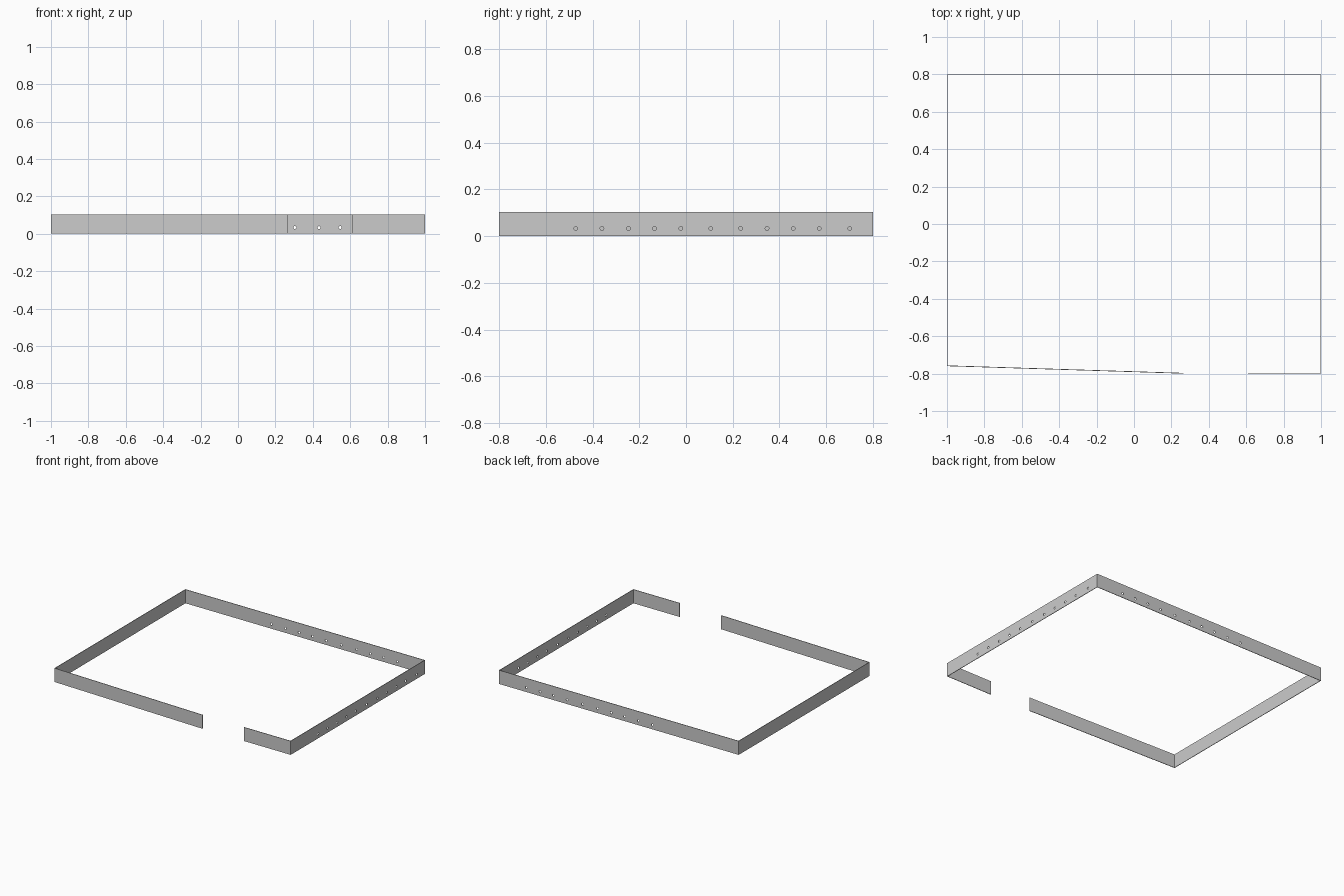
import bpy, bmesh
from math import pi
from mathutils import Vector, Matrix

if "Cube" in bpy.data.objects:
    bpy.data.objects.remove(bpy.data.objects["Cube"])

H, T = 0.104, 0.004          # wall height and thickness
HOLE_Z, HOLE_R = 0.033, 0.008


def wall(name, a, b):
    """Thin upright strip whose outer face runs a -> b (counter-clockwise), inside on the left."""
    a, b = Vector(a), Vector(b)
    d = (b - a).normalized()
    n = Vector((-d.y, d.x)) * T
    bm = bmesh.new()
    face = bm.faces.new([bm.verts.new((p.x, p.y, 0)) for p in (a, b, b + n, a + n)])
    up = bmesh.ops.extrude_face_region(bm, geom=[face])["geom"]
    bmesh.ops.translate(bm, vec=(0, 0, H), verts=[v for v in up if isinstance(v, bmesh.types.BMVert)])
    bmesh.ops.recalc_face_normals(bm, faces=bm.faces)
    return add(name, bm)


def add(name, bm):
    me = bpy.data.meshes.new(name)
    bm.to_mesh(me)
    bm.free()
    ob = bpy.data.objects.new(name, me)
    bpy.context.collection.objects.link(ob)
    return ob


def drill(ob, points, axis):
    """Cut a row of round holes through a wall."""
    bm = bmesh.new()
    rot = Matrix.Rotation(pi / 2, 4, axis)
    for x, y in points:
        bmesh.ops.create_cone(bm, cap_ends=True, segments=16, radius1=HOLE_R, radius2=HOLE_R,
                              depth=0.05, matrix=Matrix.Translation((x, y, HOLE_Z)) @ rot)
    cutter = add(ob.name + "_hole_cutter", bm)
    cutter.hide_render = True
    cutter.hide_viewport = True
    mod = ob.modifiers.new("holes", "BOOLEAN")
    mod.operation = "DIFFERENCE"
    mod.solver = "EXACT"
    mod.object = cutter


# Perimeter walls
right = wall("right_wall", (1, -0.8), (1, 0.8))
back = wall("back_wall", (1, 0.8), (-1, 0.8))
wall("left_wall", (-1, 0.8), (-1, -0.758))

# Front walls either side of the gateway
wall("front_wall_left", (-1, -0.76), (0.264, -0.8))
wall("front_wall_right", (0.61, -0.8), (1, -0.8))

# Rows of small drain holes
drill(right, [(1, y) for y in (-0.472, -0.36, -0.246, -0.135, -0.022, 0.106,
                               0.234, 0.347, 0.459, 0.571, 0.701)], "Y")
drill(back, [(x, 0.8) for x in (-0.28, -0.163, -0.048, 0.064, 0.177, 0.304,
                                0.433, 0.546, 0.659, 0.772)], "X")
